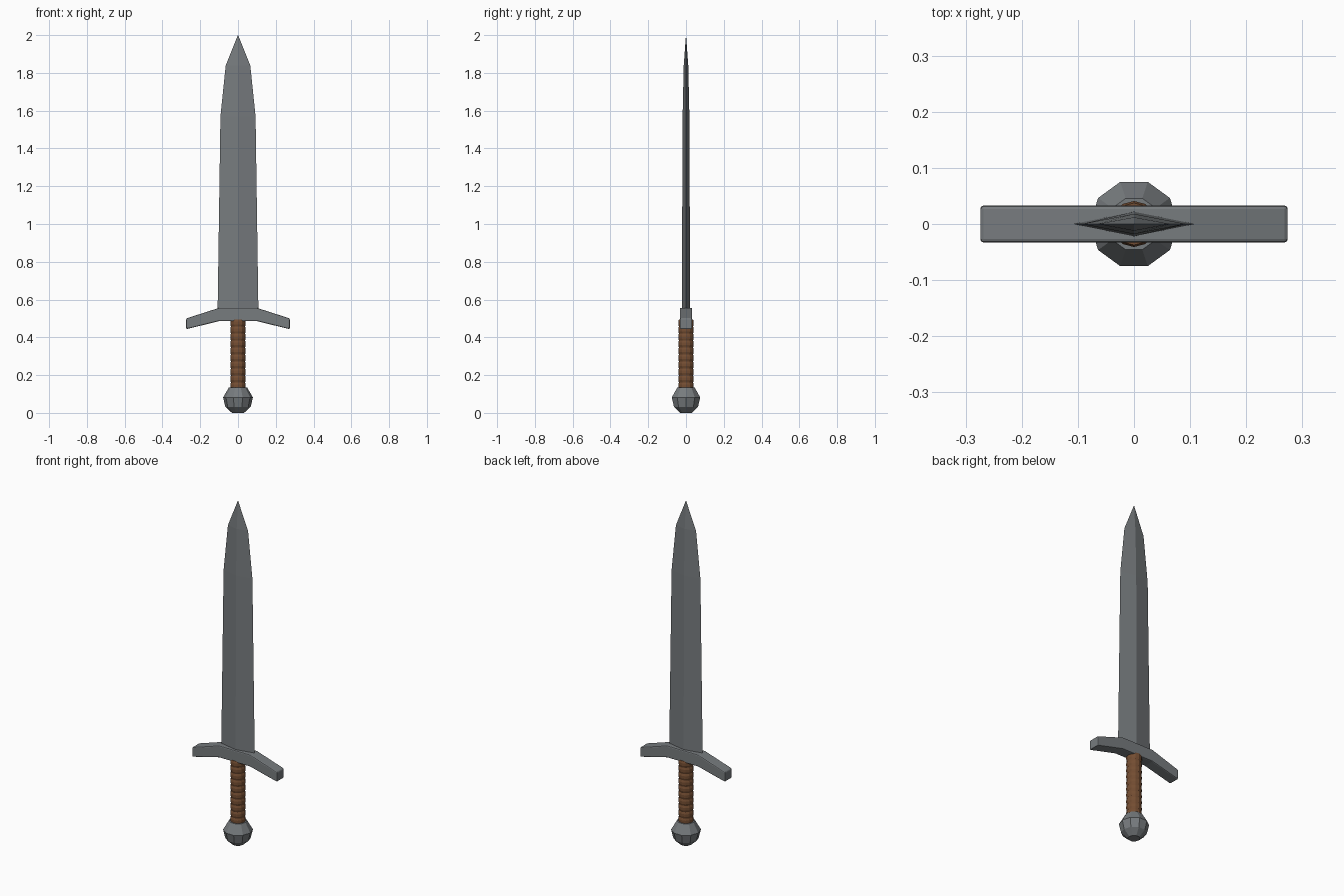
import bpy, bmesh
from math import cos, sin, pi

if "Cube" in bpy.data.objects:
    bpy.data.objects.remove(bpy.data.objects["Cube"])


def material(name, rgb):
    m = bpy.data.materials.new(name)
    m.diffuse_color = (*rgb, 1)
    m.use_nodes = True
    m.node_tree.nodes["Principled BSDF"].inputs["Base Color"].default_value = m.diffuse_color
    return m


steel = material("steel", (0.185, 0.2, 0.21))
leather = material("leather", (0.175, 0.075, 0.032))


def loft(name, rings, mat):
    """Skin a stack of closed rings and cap both ends."""
    bm = bmesh.new()
    loops = [[bm.verts.new(p) for p in r] for r in rings]
    n = len(loops[0])
    for a, b in zip(loops, loops[1:]):
        for i in range(n):
            j = (i + 1) % n
            bm.faces.new((a[i], a[j], b[j], b[i]))
    bm.faces.new(loops[0])
    bm.faces.new(loops[-1])
    bmesh.ops.recalc_face_normals(bm, faces=bm.faces)
    me = bpy.data.meshes.new(name)
    bm.to_mesh(me)
    bm.free()
    me.materials.append(mat)
    ob = bpy.data.objects.new(name, me)
    bpy.context.collection.objects.link(ob)
    return ob


def lathe(name, profile, sides, mat):
    return loft(name, [[(r * cos(2 * pi * i / sides), r * sin(2 * pi * i / sides), z)
                        for i in range(sides)] for r, z in profile], mat)


# Blade: tapering diamond section (half width, half thickness, height)
sections = [(0.108, 0.022, 0.54), (0.093, 0.018, 1.57),
            (0.065, 0.012, 1.84), (0.0005, 0.0003, 2.0)]
loft("blade", [[(w, 0, z), (0, t, z), (-w, 0, z), (0, -t, z)]
               for w, t, z in sections], steel)

# Crossguard: bar with drooping arms, lightly bevelled
stations = [(-0.274, 0.443, 0.50), (-0.1, 0.486, 0.556),
            (0.1, 0.486, 0.556), (0.274, 0.443, 0.50)]
d = 0.033
guard = loft("crossguard", [[(x, -d, lo), (x, d, lo), (x, d, hi), (x, -d, hi)]
                            for x, lo, hi in stations], steel)
bev = guard.modifiers.new("Bevel", 'BEVEL')
bev.width = 0.006
bev.segments = 2

# Grip: stacked wrap bands
bands, z0, z1 = 10, 0.125, 0.495
h = (z1 - z0) / bands
profile = []
for i in range(bands):
    z = z0 + i * h
    profile += [(0.0375, z), (0.041, z + 0.3 * h), (0.041, z + 0.7 * h)]
profile.append((0.0375, z1))
lathe("grip", profile, 12, leather)

# Pommel: faceted ten-sided knob
lathe("pommel", [(0.032, 0.0), (0.067, 0.032), (0.079, 0.082), (0.048, 0.135)],
      10, steel)
